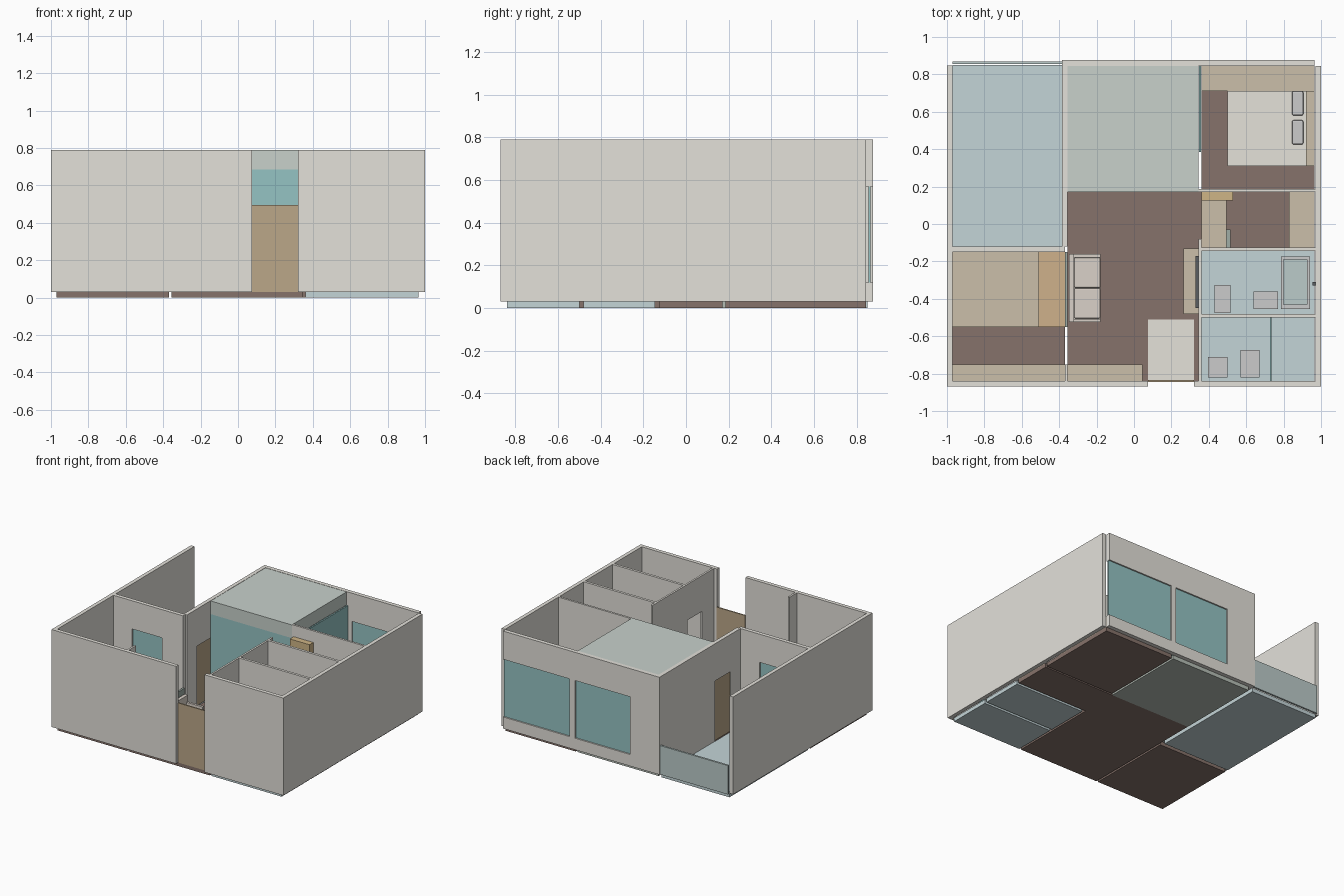
import bpy

if "Cube" in bpy.data.objects:
    bpy.data.objects.remove(bpy.data.objects["Cube"])

COLORS = {
    "wall": (0.77, 0.75, 0.70, 1), "wood_floor": (0.24, 0.17, 0.145, 1),
    "tile_floor": (0.55, 0.66, 0.68, 1), "stone_floor": (0.47, 0.52, 0.47, 1),
    "ceiling": (0.58, 0.64, 0.60, 1), "glass": (0.30, 0.55, 0.55, 1),
    "rail": (0.50, 0.60, 0.59, 1), "wood": (0.50, 0.39, 0.25, 1),
    "tan": (0.60, 0.52, 0.40, 1), "orange": (0.62, 0.44, 0.26, 1),
    "gold": (0.62, 0.46, 0.24, 1), "linen": (0.78, 0.76, 0.70, 1),
    "sofa": (0.70, 0.64, 0.58, 1), "white": (0.82, 0.84, 0.82, 1),
    "dark": (0.10, 0.11, 0.12, 1), "green": (0.35, 0.42, 0.38, 1),
}
MATS = {}
for key, col in COLORS.items():
    MATS[key] = bpy.data.materials.new(key)
    MATS[key].diffuse_color = col

B, T = 0.03, 0.79   # floor top, wall top


def box(name, x0, x1, y0, y1, z0, z1, mat, bevel=0):
    bpy.ops.mesh.primitive_cube_add(size=1, location=((x0 + x1) / 2, (y0 + y1) / 2, (z0 + z1) / 2))
    ob = bpy.context.object
    ob.name = name
    ob.scale = (x1 - x0, y1 - y0, z1 - z0)
    bpy.ops.object.transform_apply(location=False, rotation=False, scale=True)
    ob.data.materials.append(MATS[mat])
    if bevel:
        m = ob.modifiers.new("soft_edges", "BEVEL")
        m.width, m.segments = bevel, 2
    return ob


def wall(name, x0, x1, y0, y1, openings=()):
    """Wall along its longer side; openings are (start, end, bottom, top)."""
    along_x = (x1 - x0) > (y1 - y0)

    def piece(a, b, z0, z1, part):
        if b - a < 1e-4 or z1 - z0 < 1e-4:
            return
        if along_x:
            box(f"{name}_{part}", a, b, y0, y1, z0, z1, "wall")
        else:
            box(f"{name}_{part}", x0, x1, a, b, z0, z1, "wall")

    pos, end = (x0, x1) if along_x else (y0, y1)
    for a, b, z0, z1 in openings:
        piece(pos, a, B, T, "panel")
        piece(a, b, B, z0, "sill")
        piece(a, b, z1, T, "lintel")
        pos = b
    piece(pos, end, B, T, "panel")


# floors of each room
for name, x0, x1, y0, y1, mat in [
    ("balcony_floor", -.97, -.385, -.12, .85, "tile_floor"),
    ("small_bedroom_floor", -.97, -.37, -.84, -.15, "wood_floor"),
    ("living_floor", -.355, .345, -.84, .17, "wood_floor"),
    ("kitchen_floor", -.355, .345, .17, .845, "stone_floor"),
    ("bedroom_floor", .36, .965, .185, .845, "wood_floor"),
    ("closet_floor", .345, .965, -.125, .172, "wood_floor"),
    ("bathroom_floor", .36, .965, -.48, -.145, "tile_floor"),
    ("shower_room_floor", .36, .965, -.84, -.50, "tile_floor"),
]:
    box(name, x0, x1, y0, y1, 0, B, mat)
box("entry_mat", .075, .32, -.835, -.51, B, B + .005, "linen")

# outer walls
wall("left_wall", -1, -.97, -.87, .848)
wall("right_wall", .97, 1, -.87, .845)
wall("front_wall_left", -.97, .075, -.87, -.84)
wall("front_wall_right", .32, .97, -.87, -.84)
wall("back_wall", -.385, .965, .845, .877, [(-.13, .345, .12, .57), (.39, .965, .12, .57)])

# inner walls
wall("kitchen_side_wall", -.385, -.355, -.12, .845, [(0, .19, B, .50)])
wall("small_bedroom_wall", -.97, -.37, -.15, -.12, [(-.81, -.55, .25, .57)])
wall("small_bedroom_stub", -.37, -.355, -.84, -.75)
wall("bath_side_wall", .345, .36, -.84, -.08, [(-.69, -.51, B, .51)])
wall("bath_divider", .36, .97, -.50, -.48)
wall("closet_wall", .36, .97, -.145, -.125)
wall("bedroom_wall", .345, .97, .172, .188)

# glass and doors
box("kitchen_window", -.13, .345, .856, .866, .12, .57, "glass")
box("bedroom_window", .39, .965, .856, .866, .12, .57, "glass")
box("small_bedroom_window", -.81, -.55, -.14, -.13, .25, .57, "glass")
box("balcony_rail", -.97, -.385, .855, .87, B, .255, "rail")
box("kitchen_screen", -.355, .345, .17, .18, B, .685, "glass")
box("bedroom_screen", .347, .358, .385, .845, B, .685, "glass")
box("shower_screen", .728, .734, -.84, -.50, B, .45, "glass")
box("low_partition", -.37, -.355, -.55, -.15, B, .23, "green")
box("front_door", .075, .32, -.845, -.835, B, .495, "wood")
box("balcony_door", -.378, -.362, 0, .19, B, .50, "wood")
box("kitchen_ceiling", -.355, .345, .17, .845, .685, T - .002, "ceiling")

# main bedroom furniture
box("bed", .50, .92, .31, .71, B, .14, "linen")
for y in (.425, .58):
    box("pillow", .845, .905, y, y + .13, .14, .165, "white", .008)
box("headboard", .92, .965, .31, .71, B, .22, "tan")
box("window_ledge", .36, .965, .71, .845, B, .12, "tan")

# closet furniture
box("tall_cabinet", .36, .53, .125, .172, B, .70, "gold")
box("closet_counter", .36, .495, -.125, .125, B, .24, "tan")
box("closet_shelf", .83, .965, -.125, .172, B, .24, "tan")
box("closet_stool", .495, .517, -.125, -.03, B, .20, "green")

# small bedroom and living room cabinets
box("small_bed", -.97, -.51, -.55, -.15, B, .14, "tan")
box("small_bed_cabinet", -.51, -.37, -.55, -.15, B, .20, "orange")
box("small_bedroom_cabinet", -.97, -.37, -.84, -.75, B, .20, "tan")
box("hall_cabinet", -.355, .045, -.84, -.75, B, .20, "tan")
box("tv_stand", .265, .345, -.48, -.13, B, .12, "tan")
box("television", .33, .344, -.45, -.17, .16, .32, "dark")

# sofa
box("sofa_base", -.348, -.18, -.525, -.16, B, .085, "sofa")
box("sofa_back", -.348, -.32, -.525, -.16, .085, .19, "sofa")
for y in (-.525, -.178):
    box("sofa_arm", -.32, -.18, y, y + .018, .085, .14, "sofa")
for y in (-.505, -.341):
    box("sofa_cushion", -.32, -.18, y, y + .161, .085, .115, "sofa", .006)

# bathroom fixtures
box("basin", .43, .515, -.475, -.325, B, .20, "white")
box("toilet", .64, .77, -.455, -.36, B, .13, "white")
for x0, x1, y0, y1 in [(.785, .80, -.455, -.175), (.925, .94, -.455, -.175),
                       (.80, .925, -.455, -.43), (.80, .925, -.19, -.175)]:
    box("bathtub_rim", x0, x1, y0, y1, B, .15, "white")
box("bath_water", .80, .925, -.43, -.19, B, .11, "rail")
box("bath_tap", .955, .97, -.33, -.31, .18, .20, "dark")
box("second_basin", .395, .50, -.82, -.71, B, .20, "white")
box("second_toilet", .57, .67, -.82, -.675, B, .13, "white")

for m in bpy.data.materials:
    if m.users and not m.is_grease_pencil:
        m.use_nodes = True
        m.node_tree.nodes["Principled BSDF"].inputs["Base Color"].default_value = m.diffuse_color
